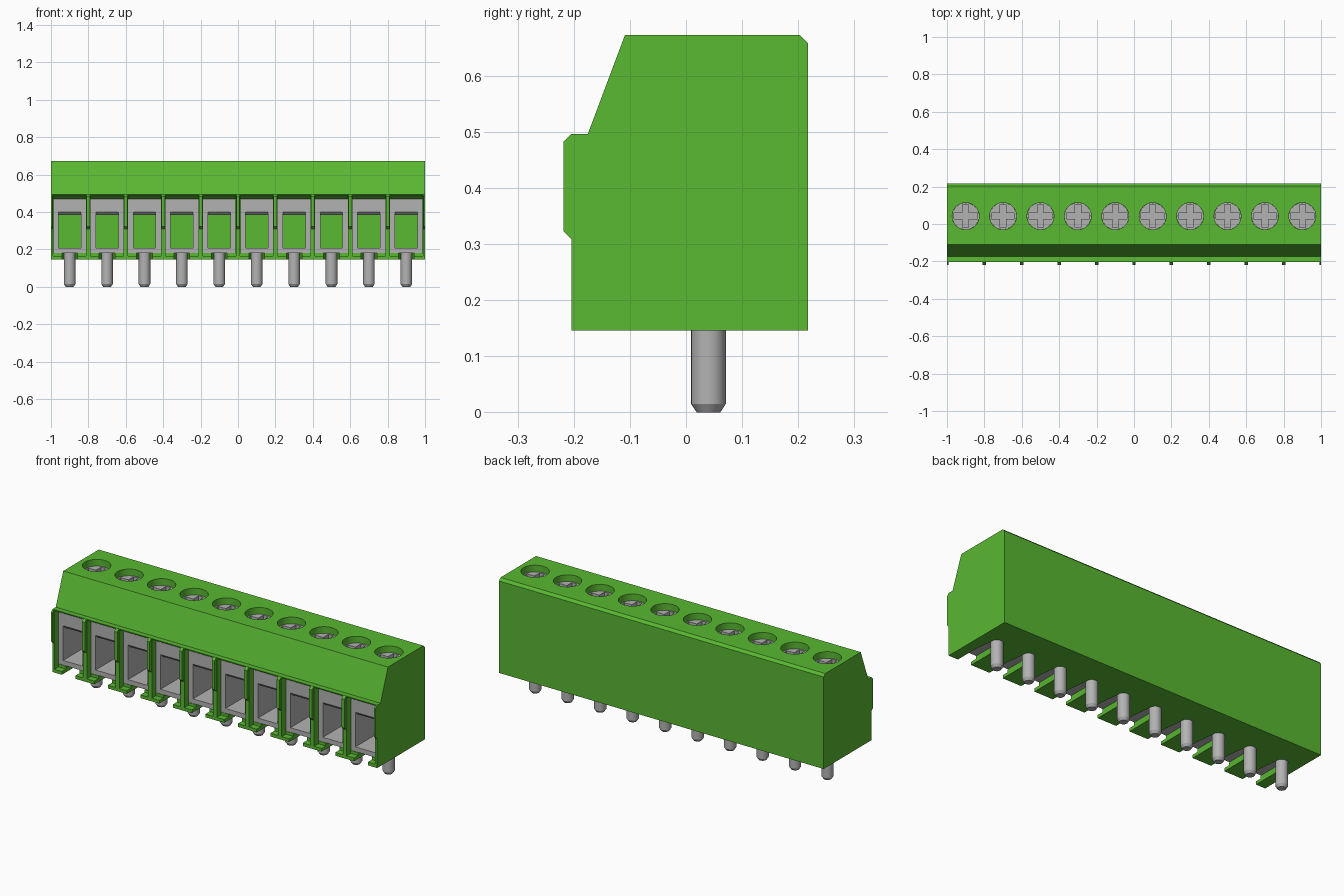
import bpy, bmesh, math
from mathutils import Vector

cube = bpy.data.objects.get("Cube")
if cube:
    bpy.data.objects.remove(cube, do_unlink=True)

PITCH, COUNT = 0.2, 10
CENTRES = [-0.9 + PITCH * i for i in range(COUNT)]
PIN_Y = 0.042


def material(name, rgb):
    m = bpy.data.materials.new(name)
    m.use_nodes = True
    m.diffuse_color = (*rgb, 1)
    bsdf = next(n for n in m.node_tree.nodes if n.type == 'BSDF_PRINCIPLED')
    bsdf.inputs["Base Color"].default_value = (*rgb, 1)
    return m


GREEN = material("green plastic", (0.10, 0.48, 0.032))
METAL = material("grey metal", (0.45, 0.45, 0.45))


def prism(bm, profile, lo, hi, axis='X'):
    """Extrude a (y, z) profile along X, or an (x, y) profile along Z."""
    place = (lambda p, t: (t, *p)) if axis == 'X' else (lambda p, t: (*p, t))
    a = [bm.verts.new(place(p, lo)) for p in profile]
    b = [bm.verts.new(place(p, hi)) for p in profile]
    bm.faces.new(a)
    bm.faces.new(b)
    for i in range(len(a)):
        j = (i + 1) % len(a)
        bm.faces.new((a[i], a[j], b[j], b[i]))


def rect(u0, u1, v0, v1):
    return [(u0, v0), (u1, v0), (u1, v1), (u0, v1)]


def circle(x, y, r, n=32):
    return [(x + r * math.cos(2 * math.pi * i / n),
             y + r * math.sin(2 * math.pi * i / n)) for i in range(n)]


def make(name, bm, mat):
    bmesh.ops.recalc_face_normals(bm, faces=bm.faces[:])
    me = bpy.data.meshes.new(name)
    bm.to_mesh(me)
    bm.free()
    me.materials.append(mat)
    ob = bpy.data.objects.new(name, me)
    bpy.context.collection.objects.link(ob)
    return ob


def activate(ob):
    bpy.ops.object.select_all(action='DESELECT')
    ob.select_set(True)
    bpy.context.view_layer.objects.active = ob


def cut(ob, cutter):
    cutter.hide_render = True
    mod = ob.modifiers.new("cut", 'BOOLEAN')
    mod.operation, mod.solver, mod.object = 'DIFFERENCE', 'EXACT', cutter
    activate(ob)
    bpy.ops.object.modifier_apply(modifier=mod.name)
    bpy.data.objects.remove(cutter, do_unlink=True)


def smooth(ob):
    activate(ob)
    bpy.ops.object.shade_smooth_by_angle(angle=math.radians(30))


def repeat(ob):
    """Place linked copies of the first cell's part in every other cell."""
    for x in CENTRES[1:]:
        c = bpy.data.objects.new(ob.name, ob.data)
        c.location.x = x - CENTRES[0]
        bpy.context.collection.objects.link(c)


# Housing
bm = bmesh.new()
prism(bm, [(-0.204, 0.146), (0.217, 0.146), (0.217, 0.658), (0.203, 0.672),
           (-0.109, 0.672), (-0.175, 0.496), (-0.204, 0.496)], -1, 1)
housing = make("housing", bm, GREEN)

# Wire pockets with a sloping upper lip and a deep cage cavity
bm = bmesh.new()
for x in CENTRES:
    prism(bm, [(-0.3, 0.164), (-0.168, 0.164), (-0.168, 0.18), (0.11, 0.18),
               (0.11, 0.47), (-0.168, 0.47), (-0.204, 0.491), (-0.3, 0.491)],
          x - 0.088, x + 0.088)
cut(housing, make("pocket_cutter", bm, GREEN))

# Pin slots in the floor, narrowing towards each pin
bm = bmesh.new()
for x in CENTRES:
    prism(bm, [(x - 0.042, -0.3), (x + 0.042, -0.3), (x + 0.042, -0.07),
               (x + 0.028, PIN_Y), (x - 0.028, PIN_Y), (x - 0.042, -0.07)],
          0.1, 0.2, 'Z')
cut(housing, make("slot_cutter", bm, GREEN))

# Screw holes in the top
bm = bmesh.new()
for x in CENTRES:
    prism(bm, circle(x, PIN_Y, 0.072), 0.56, 0.8, 'Z')
cut(housing, make("hole_cutter", bm, GREEN))
smooth(housing)

# Ribs on the dividers between cells
bm = bmesh.new()
for i in range(COUNT + 1):
    x = -1 + PITCH * i
    prism(bm, [(-0.19, 0.308), (-0.204, 0.308), (-0.218, 0.322),
               (-0.218, 0.482), (-0.204, 0.496), (-0.19, 0.496)],
          max(-1, x - 0.009), min(1, x + 0.009))
make("divider_ribs", bm, GREEN)

# Clamp cage: two side walls, floor and a bevelled top block
x0 = CENTRES[0]
bm = bmesh.new()
for s in (-1, 1):
    prism(bm, rect(-0.167, 0.109, 0.181, 0.469),
          *sorted((x0 + s * 0.06, x0 + s * 0.0875)))
prism(bm, rect(-0.167, 0.109, 0.181, 0.207), x0 - 0.06, x0 + 0.06)
prism(bm, [(-0.167, 0.469), (-0.167, 0.4), (-0.15, 0.383), (0.109, 0.383),
           (0.109, 0.469)], x0 - 0.06, x0 + 0.06)
repeat(make("clamp_cage", bm, METAL))

# Screw with a cross recess
bm = bmesh.new()
prism(bm, circle(x0, PIN_Y, 0.0715), 0.555, 0.635, 'Z')
screw = make("screw", bm, METAL)
a, b = 0.016, 0.062
quarter = [Vector((b, -a)), Vector((b, a)), Vector((a, a))]
plus = []
for k in range(4):
    c, s = round(math.cos(k * math.pi / 2)), round(math.sin(k * math.pi / 2))
    plus += [(x0 + c * p.x - s * p.y, PIN_Y + s * p.x + c * p.y) for p in quarter]
bm = bmesh.new()
prism(bm, plus, 0.61, 0.7, 'Z')
cut(screw, make("cross_cutter", bm, METAL))
smooth(screw)
repeat(screw)

# Solder pin with a chamfered tip
bm = bmesh.new()
prism(bm, circle(x0, PIN_Y - 0.002, 0.031, 24), 0.015, 0.185, 'Z')
bottom = [f for f in bm.faces if all(v.co.z < 0.02 for v in f.verts)]
tip = bmesh.ops.extrude_face_region(bm, geom=bottom)["geom"]
for v in (g for g in tip if isinstance(g, bmesh.types.BMVert)):
    v.co = (x0 + (v.co.x - x0) * 0.68,
            PIN_Y - 0.002 + (v.co.y - PIN_Y + 0.002) * 0.68, 0)
bmesh.ops.delete(bm, geom=[f for f in bottom if f.is_valid], context='FACES_ONLY')
pin = make("solder_pin", bm, METAL)
smooth(pin)
repeat(pin)
